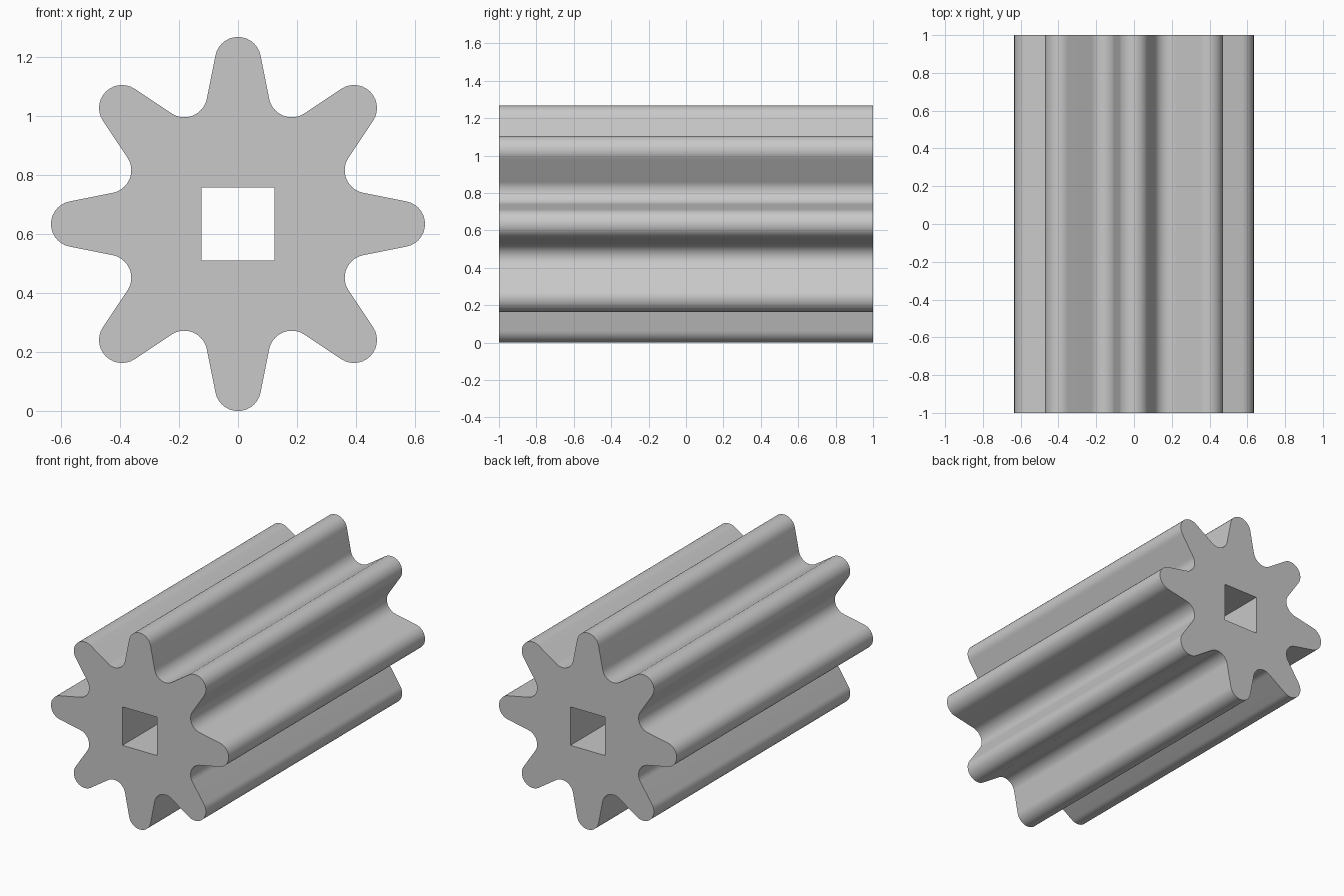
import bpy, bmesh
from math import cos, sin, pi, acos, atan2, hypot
from mathutils import Vector

if "Cube" in bpy.data.objects:
    bpy.data.objects.remove(bpy.data.objects["Cube"], do_unlink=True)

TEETH = 8
OUTER = 0.634        # tip radius, also the axis height
ROUND = 0.078        # radius of tooth tips and of root fillets
ROOT = 0.476         # distance of fillet centres from the axis
HOLE = 0.124         # half side of the square bore
HALF_LENGTH = 1.0
STEPS = 14


def arc(cx, cz, a0, a1):
    return [Vector((cx + ROUND * cos(a0 + (a1 - a0) * i / STEPS),
                    cz + ROUND * sin(a0 + (a1 - a0) * i / STEPS)))
            for i in range(STEPS + 1)]


def gear_outline():
    # One tip arc and one root arc, joined by their common tangent
    half = pi / TEETH
    tip = OUTER - ROUND
    rx, rz = ROOT * sin(half), ROOT * cos(half)
    dx, dz = rx, rz - tip
    tangent = atan2(dz, dx) + acos(2 * ROUND / hypot(dx, dz))
    inward = 1.5 * pi - half
    start = tangent + pi
    pitch = arc(0, tip, pi - tangent, tangent)
    pitch += arc(rx, rz, start, 2 * inward - start)
    points = []
    for k in range(TEETH):
        c, s = cos(-2 * half * k), sin(-2 * half * k)
        points += [(p.x * c - p.y * s, p.x * s + p.y * c) for p in pitch]
    return points


def add_loop(bm, points):
    verts = [bm.verts.new((x, -HALF_LENGTH, z + OUTER)) for x, z in points]
    return [bm.edges.new((v, verts[i - 1])) for i, v in enumerate(verts)]


# End face with square bore, extruded along the axis
bm = bmesh.new()
square = [(-HOLE, -HOLE), (HOLE, -HOLE), (HOLE, HOLE), (-HOLE, HOLE)]
edges = add_loop(bm, gear_outline()) + add_loop(bm, square)
bmesh.ops.triangle_fill(bm, edges=edges, use_beauty=True, normal=(0, -1, 0))
result = bmesh.ops.extrude_face_region(bm, geom=bm.faces[:], use_keep_orig=True)
moved = [g for g in result["geom"] if isinstance(g, bmesh.types.BMVert)]
bmesh.ops.translate(bm, verts=moved, vec=(0, 2 * HALF_LENGTH, 0))
bmesh.ops.recalc_face_normals(bm, faces=bm.faces[:])
mesh = bpy.data.meshes.new("pinion_gear")
bm.to_mesh(mesh)
bm.free()
gear = bpy.data.objects.new("pinion_gear", mesh)
bpy.context.collection.objects.link(gear)

# Plain grey
grey = bpy.data.materials.new("light_grey")
grey.use_nodes = True
colour = (0.58, 0.58, 0.58, 1)
grey.diffuse_color = colour
grey.node_tree.nodes["Principled BSDF"].inputs["Base Color"].default_value = colour
mesh.materials.append(grey)

# Rounded flanks, sharp ends and bore
bpy.ops.object.select_all(action="DESELECT")
gear.select_set(True)
bpy.context.view_layer.objects.active = gear
bpy.ops.object.shade_smooth_by_angle(angle=pi / 6)
